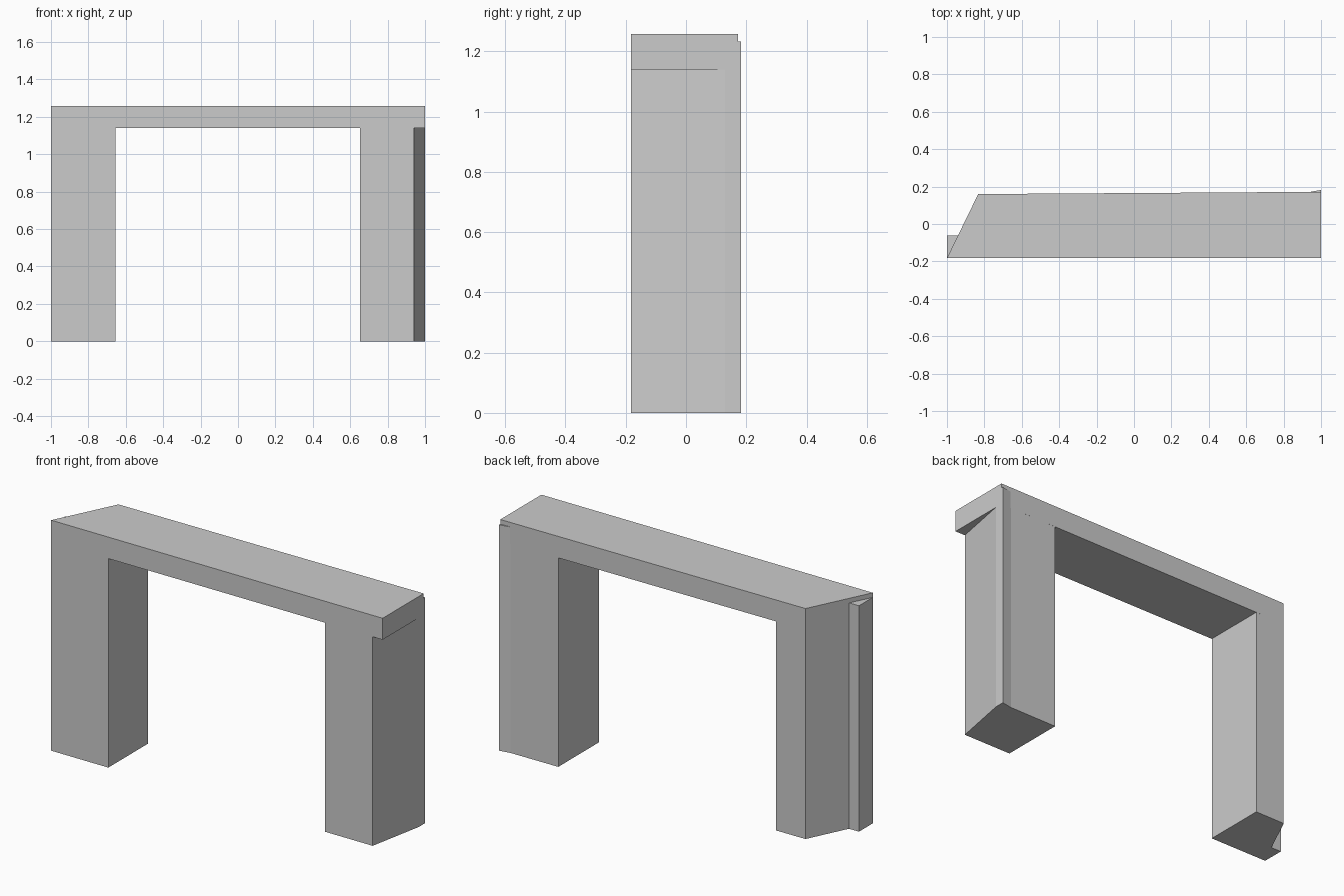
import bpy
import bmesh

cube = bpy.data.objects.get("Cube")
if cube:
    bpy.data.objects.remove(cube, do_unlink=True)

# Single stone grey
GREY = (0.6, 0.6, 0.6, 1)
stone = bpy.data.materials.new("stone_grey")
stone.use_nodes = True
stone.diffuse_color = GREY
stone.node_tree.nodes["Principled BSDF"].inputs["Base Color"].default_value = GREY


def prism(name, outline, bottom, top):
    """Extrude a plan outline from the bottom height to the top height."""
    bm = bmesh.new()
    base = bm.faces.new([bm.verts.new((x, y, bottom)) for x, y in outline])
    up = bmesh.ops.extrude_face_region(bm, geom=[base])["geom"]
    verts = [v for v in up if isinstance(v, bmesh.types.BMVert)]
    bmesh.ops.translate(bm, verts=verts, vec=(0, 0, top - bottom))
    bmesh.ops.recalc_face_normals(bm, faces=bm.faces[:])
    mesh = bpy.data.meshes.new(name)
    bm.to_mesh(mesh)
    bm.free()
    mesh.materials.append(stone)
    obj = bpy.data.objects.new(name, mesh)
    bpy.context.collection.objects.link(obj)
    return obj


FRONT = -0.182
UNDERSIDE, SHOULDER, TOP = 1.14, 1.232, 1.257

# Lintel with one end cut at a slant
prism("lintel", [(-1, FRONT), (1, FRONT), (1, 0.172), (-0.833, 0.16)], UNDERSIDE, TOP)

# Legs below the lintel
prism("right_leg", [(-1, FRONT), (-0.655, FRONT), (-0.655, 0.161),
                    (-0.833, 0.16), (-0.94, -0.062), (-1, -0.062)], 0, UNDERSIDE)
prism("left_leg", [(0.652, FRONT), (0.94, FRONT), (1, 0.13), (1, 0.182),
                   (0.94, 0.1715), (0.652, 0.1695)], 0, UNDERSIDE)

# Leg corners that rise beside the lintel
prism("right_leg_shoulder", [(-1, FRONT), (-0.94, -0.062), (-1, -0.062)], UNDERSIDE, SHOULDER)
prism("left_leg_shoulder", [(0.94, 0.1715), (1, 0.172), (1, 0.182)], UNDERSIDE, SHOULDER)
